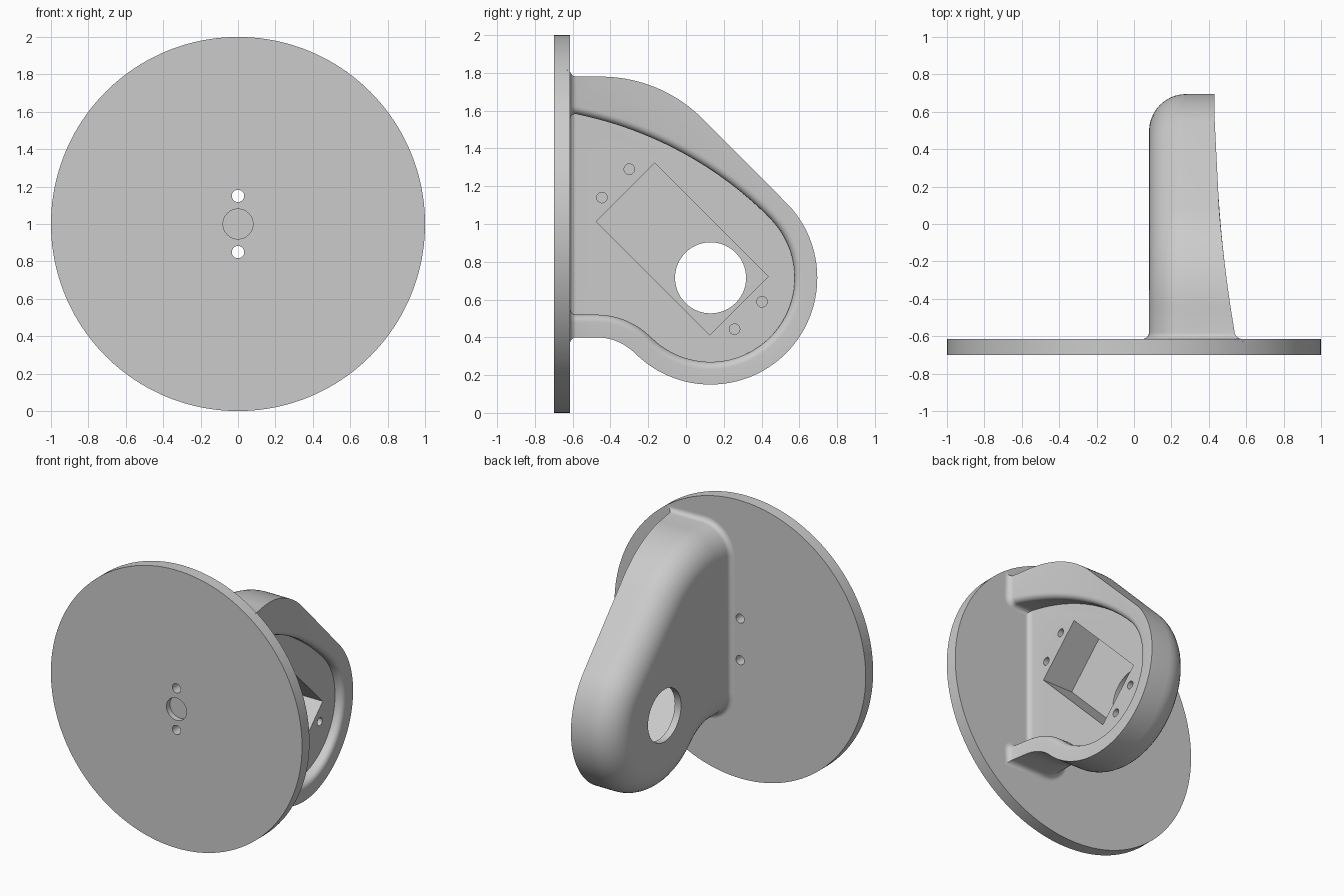
import bpy, bmesh
from math import sin, cos, acos, sqrt, pi, radians

if "Cube" in bpy.data.objects:
    bpy.data.objects.remove(bpy.data.objects["Cube"])

grey = bpy.data.materials.new("plain grey")
grey.use_nodes = True
grey.diffuse_color = (0.6, 0.6, 0.6, 1)
grey.node_tree.nodes["Principled BSDF"].inputs["Base Color"].default_value = (0.6, 0.6, 0.6, 1)

PLATE_BACK = -0.615   # rear face of the round plate
FLARE = 0.035         # fillet where the housing meets the plate
FLOOR = 0.37          # x of the cavity floor
EDGE = 0.04           # rounding of the inner rim edge
ROUND = 0.2           # rounding of the closed side
HUB = (0.13, 0.715)   # (y, z) centre of the large round end


# ---- helpers
def arc(c, r, a0, a1, n):
    return [(c[0] + r * cos(a0 + (a1 - a0) * i / n),
             c[1] + r * sin(a0 + (a1 - a0) * i / n)) for i in range(n + 1)]


def flare(y):
    t = min(max((y - PLATE_BACK) / FLARE, 0), 1)
    return FLARE * (1 - sqrt(1 - (1 - t) ** 2))


def rim(y):
    return 0.43 + 0.066 * (0.7 - y) ** 2


BASE_Y = [PLATE_BACK - 0.015] + [PLATE_BACK + FLARE * (1 - cos(pi / 2 * i / 6)) for i in range(7)]


def tail(d, r, top, k):
    """Hub arc, concave lower arc and lower straight, shared by both outlines."""
    pts = arc(HUB, r - d, pi / 4, -3 * pi / 4, 64)[1:]
    pts += arc((-0.475, 0.11), 0.855 - r + d, pi / 4, pi / 2, 14)[1:]
    z = 0.965 - r + d
    return top + pts + [(y, z + k * flare(y)) for y in reversed(BASE_Y)]


def outer(d, k):
    """Outside outline inset by d; k spreads it near the plate."""
    top = [(y, 1.78 - d + k * flare(y)) for y in BASE_Y]
    top += arc((-0.45, 1.02), 0.76 - d, pi / 2, pi / 4, 24)
    return tail(d, 0.565, top, -k)


def inner(d, k):
    """Cavity outline inset by d; k narrows it near the plate."""
    c, r = (-0.983, -0.398), 2.02 - d
    top = [(y, c[1] + sqrt(r * r - (y - c[0]) ** 2) - k * flare(y)) for y in BASE_Y]
    start = acos((-0.56 - c[0]) / r)
    top += arc(c, r, start, pi / 4, 24)
    return tail(d, 0.445, top, k)


def finish(name, bm):
    bmesh.ops.recalc_face_normals(bm, faces=bm.faces)
    me = bpy.data.meshes.new(name)
    bm.to_mesh(me)
    bm.free()
    ob = bpy.data.objects.new(name, me)
    bpy.context.collection.objects.link(ob)
    me.materials.append(grey)
    return ob


def activate(ob):
    bpy.ops.object.select_all(action='DESELECT')
    ob.select_set(True)
    bpy.context.view_layer.objects.active = ob


def cylinder(name, loc, r, depth, axis, n=48):
    rot = (0, pi / 2, 0) if axis == 'X' else (pi / 2, 0, 0)
    bpy.ops.mesh.primitive_cylinder_add(vertices=n, radius=r, depth=depth, location=loc, rotation=rot)
    ob = bpy.context.object
    ob.name = name
    return ob


def cut(ob, cutter):
    cutter.hide_render = True
    activate(ob)
    m = ob.modifiers.new("cut", 'BOOLEAN')
    m.operation, m.solver, m.object = 'DIFFERENCE', 'EXACT', cutter
    bpy.ops.object.modifier_apply(modifier=m.name)
    bpy.data.objects.remove(cutter)


def smooth(ob):
    activate(ob)
    bpy.ops.object.shade_smooth_by_angle(angle=radians(30))


# ---- round plate with two screw holes and a shallow centre recess
plate = cylinder("round_plate", (0, PLATE_BACK - 0.0425, 1), 1, 0.085, 'Y', 160)
plate.data.materials.append(grey)
for z in (0.85, 1.15):
    cut(plate, cylinder("screw_cutter", (0, -0.66, z), 0.033, 0.4, 'Y', 32))
cut(plate, cylinder("recess_cutter", (0, -0.71, 1), 0.08, 0.1, 'Y'))
smooth(plate)

# ---- housing: rings run from the closed side, over the rim, down to the cavity floor
rings = []
for i in range(11):
    a = pi / 2 * i / 10
    rings.append([(0.08 + ROUND * (1 - cos(a)) - flare(y) * cos(a), y, z)
                  for y, z in outer(ROUND * (1 - sin(a)), sin(a))])
rings.append([(rim(y) + flare(y), y, z) for y, z in outer(0, 1)])
for i in range(7):
    b = pi / 2 * i / 6
    rings.append([(rim(y) - EDGE * (1 - cos(b)) + flare(y) * cos(b), y, z)
                  for y, z in inner(-EDGE * (1 - sin(b)), sin(b))])
rings.append([(FLOOR + flare(y), y, z) for y, z in inner(0, 1)])

bm = bmesh.new()
rows = [[bm.verts.new(p) for p in ring] for ring in rings]
for p, q in zip(rows, rows[1:]):
    for j in range(len(p) - 1):
        bm.faces.new((p[j], p[j + 1], q[j + 1], q[j]))
# closed side and cavity floor: strips across the flare, then one flat face
last = len(BASE_Y) - 1
for row in (rows[0], rows[-1]):
    for j in range(last):
        bm.faces.new((row[j], row[j + 1], row[-2 - j], row[-1 - j]))
    bm.faces.new(row[last:len(row) - last])
# end hidden inside the plate
bm.faces.new([r[0] for r in rows] + [r[-1] for r in reversed(rows)])
housing = finish("housing", bm)

# ---- angled rectangular pocket, shaft hole and four blind screw holes
bpy.ops.mesh.primitive_cube_add(size=1, location=(0.43, -0.02, 0.867), rotation=(-pi / 4, 0, 0))
pocket = bpy.context.object
pocket.scale = (0.6, 0.849, 0.438)
bpy.context.view_layer.update()
cut(housing, pocket)
cut(housing, cylinder("shaft_cutter", (0.2, *HUB), 0.188, 0.8, 'X', 72))
for y, z in ((-0.445, 1.14), (-0.3, 1.29), (0.257, 0.443), (0.402, 0.588)):
    cut(housing, cylinder("screw_cutter", (FLOOR, y, z), 0.028, 0.3, 'X', 24))
smooth(housing)
